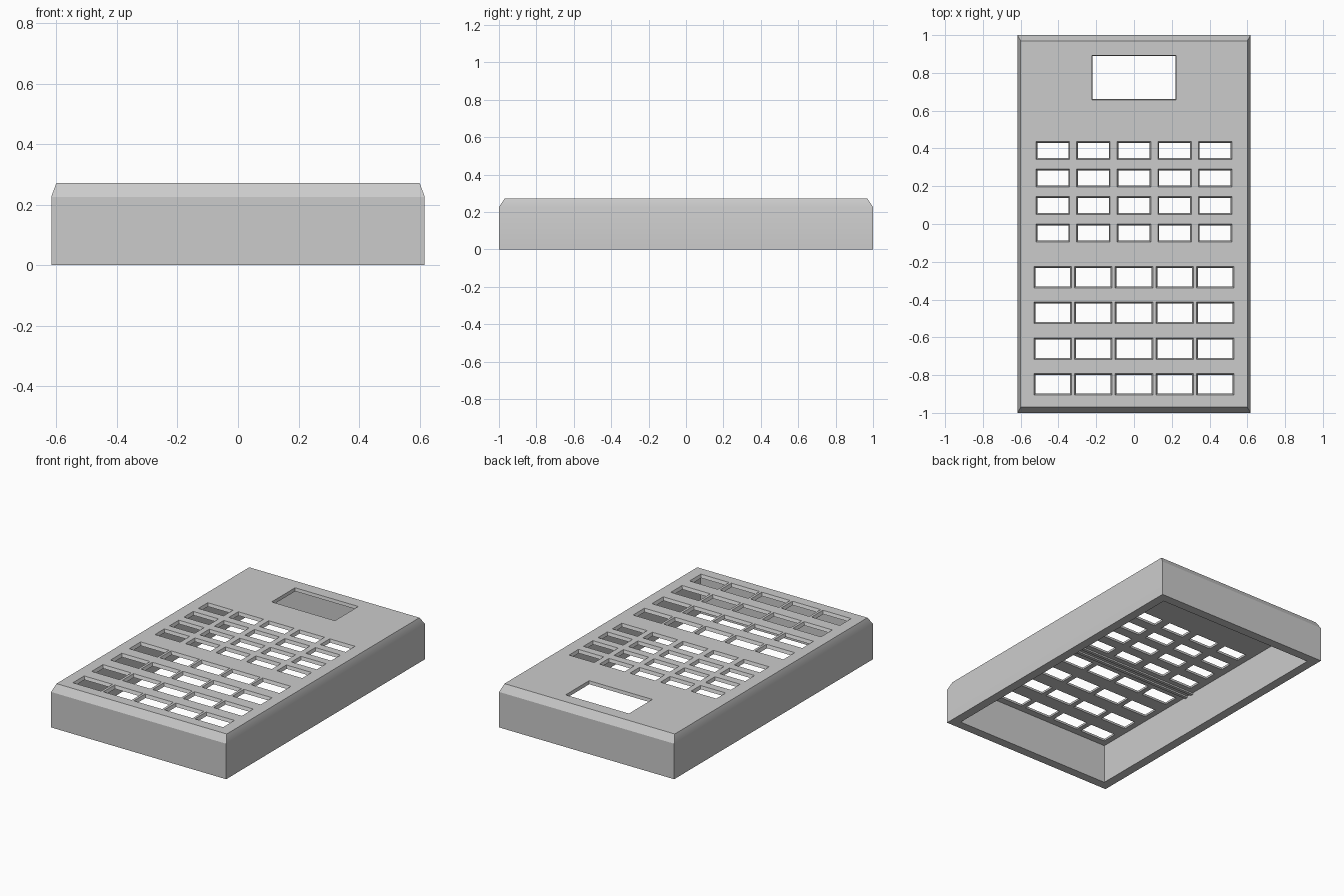
import bpy
import bmesh
import math
from mathutils import Vector

if "Cube" in bpy.data.objects:
    bpy.data.objects.remove(bpy.data.objects["Cube"], do_unlink=True)

# Case dimensions
HALF_X, HALF_Y = 0.617, 1.0
TOP, SHOULDER = 0.272, 0.226
CEILING, WALL = 0.252, 0.058

grey = bpy.data.materials.new("plain grey")
grey.use_nodes = True
grey.diffuse_color = (0.6, 0.6, 0.6, 1)
grey.node_tree.nodes["Principled BSDF"].inputs["Base Color"].default_value = (0.6, 0.6, 0.6, 1)


def add_block(bm, x, y, w, d, z0, z1, taper=0.0):
    """Box centred on x, y; its lower face is smaller by taper on each side."""
    for v in bmesh.ops.create_cube(bm, size=1)["verts"]:
        upper = v.co.z > 0
        shrink = 0 if upper else 2 * taper
        v.co = Vector((x + v.co.x * (w - shrink),
                       y + v.co.y * (d - shrink),
                       z1 if upper else z0))


def make_object(name, bm):
    bmesh.ops.recalc_face_normals(bm, faces=bm.faces)
    mesh = bpy.data.meshes.new(name)
    bm.to_mesh(mesh)
    bm.free()
    mesh.materials.append(grey)
    obj = bpy.data.objects.new(name, mesh)
    bpy.context.scene.collection.objects.link(obj)
    return obj


# Case: straight walls, then the top edge is drawn in as a bevel
bm = bmesh.new()
add_block(bm, 0, 0, 2 * HALF_X, 2 * HALF_Y, 0, SHOULDER)
lid = max(bm.faces, key=lambda f: f.calc_center_median().z)
raised = bmesh.ops.extrude_face_region(bm, geom=[lid])["geom"]
bmesh.ops.delete(bm, geom=[lid], context="FACES_ONLY")
for v in raised:
    if isinstance(v, bmesh.types.BMVert):
        v.co.x *= (HALF_X - 0.017) / HALF_X
        v.co.y *= (HALF_Y - 0.03) / HALF_Y
        v.co.z = TOP
case = make_object("case", bm)

# Cutter for the hollow underside
bm = bmesh.new()
add_block(bm, 0, 0, 2 * (HALF_X - WALL), 2 * (HALF_Y - WALL), -0.1, CEILING)
cavity = make_object("cavity_cutter", bm)

# Cutter for the key openings and the display window
bm = bmesh.new()
LOW, HIGH = CEILING - 0.01, TOP + 0.01
for col in range(-2, 3):
    for row in range(4):
        add_block(bm, col * 0.215, 0.389 - row * 0.1455, 0.185, 0.102, LOW, HIGH, 0.014)
        add_block(bm, col * 0.215, -0.281 - row * 0.1893, 0.207, 0.122, LOW, HIGH, 0.016)
add_block(bm, 0, 0.775, 0.45, 0.24, LOW, HIGH, 0.008)
openings = make_object("opening_cutter", bm)

for cutter in (cavity, openings):
    cutter.hide_render = True
    mod = case.modifiers.new(cutter.name, "BOOLEAN")
    mod.operation = "DIFFERENCE"
    mod.solver = "EXACT"
    mod.object = cutter

# Bake the cuts, then drop the cutters
bpy.context.view_layer.update()
graph = bpy.context.evaluated_depsgraph_get()
cut_mesh = bpy.data.meshes.new_from_object(case.evaluated_get(graph))
case.modifiers.clear()
case.data = cut_mesh
for cutter in (cavity, openings):
    bpy.data.objects.remove(cutter, do_unlink=True)

# Soften the shallow side bevels, keep every other edge sharp
bpy.ops.object.select_all(action="DESELECT")
case.select_set(True)
bpy.context.view_layer.objects.active = case
bpy.ops.object.shade_smooth_by_angle(angle=math.radians(30))

# Low ribs under the panel between the two key groups
for name, y in (("rear_rib", -0.13), ("front_rib", -0.18)):
    bm = bmesh.new()
    add_block(bm, 0, y, 2 * (HALF_X - WALL), 0.02, CEILING - 0.01, CEILING + 0.005)
    make_object(name, bm)
